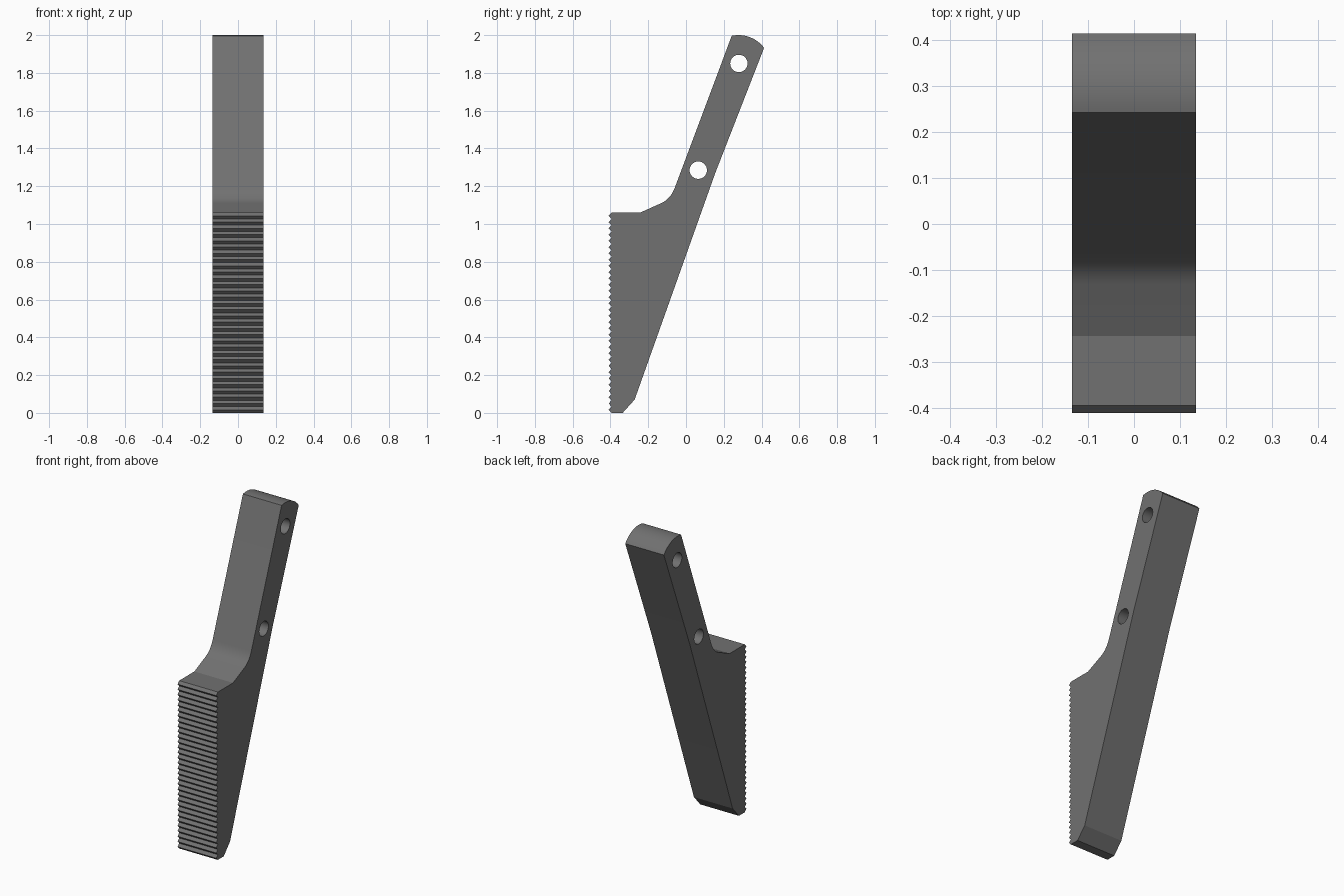
import bpy, bmesh, math

if "Cube" in bpy.data.objects:
    bpy.data.objects.remove(bpy.data.objects["Cube"])

HALF = 0.135          # half thickness along x
TEETH = 32            # gripping serrations on the front face
TOP, TIP, ROOT = 1.06, -0.41, -0.394


def prism(name, pts, half):
    """Extrude a (y, z) outline symmetrically along x."""
    bm = bmesh.new()
    face = bm.faces.new([bm.verts.new((-half, y, z)) for y, z in pts])
    out = bmesh.ops.extrude_face_region(bm, geom=[face])
    moved = [v for v in out["geom"] if isinstance(v, bmesh.types.BMVert)]
    bmesh.ops.translate(bm, verts=moved, vec=(2 * half, 0, 0))
    bmesh.ops.recalc_face_normals(bm, faces=bm.faces)
    mesh = bpy.data.meshes.new(name)
    bm.to_mesh(mesh)
    bm.free()
    obj = bpy.data.objects.new(name, mesh)
    bpy.context.collection.objects.link(obj)
    return obj


def circle(cy, cz, r, a0, a1, n):
    return [(cy + r * math.cos(a0 + (a1 - a0) * i / n),
             cz + r * math.sin(a0 + (a1 - a0) * i / n)) for i in range(n + 1)]


# Chamfered toe and slightly bent back edge
outline = [(-0.335, 0), (-0.272, 0.07), (0.155, 1.27)]

# Rounded handle end
outline += circle(0.278, 1.83, 0.17, math.atan2(0.1, 0.132),
                  math.atan2(0.166, -0.036), 16)

# Blended shoulder between handle and jaw
p0, p1, p2 = (-0.06, 1.19), (-0.083, 1.132), (-0.132, 1.11)
for i in range(11):
    t = i / 10
    outline.append(tuple((1 - t) ** 2 * a + 2 * t * (1 - t) * b + t * t * c
                         for a, b, c in zip(p0, p1, p2)))
outline += [(-0.243, 1.06)]

# Serrated jaw face: sharp symmetric teeth
pitch = TOP / TEETH
for i in range(TEETH):
    z = TOP - i * pitch
    outline += [(ROOT, z), (TIP, z - pitch / 2)]
outline.append((ROOT, 0))

body = prism("serrated_jaw_arm", outline, HALF)

# Dark metal colour
dark = bpy.data.materials.new("dark_metal")
dark.diffuse_color = (0.165, 0.165, 0.165, 1)
dark.use_nodes = True
dark.node_tree.nodes["Principled BSDF"].inputs["Base Color"].default_value = dark.diffuse_color
body.data.materials.append(dark)

# Two pin holes through the handle
for i, (y, z) in enumerate([(0.28, 1.85), (0.065, 1.285)]):
    cutter = prism(f"pin_hole_cutter_{i + 1}",
                   circle(y, z, 0.046, 0, 2 * math.pi, 32)[:-1], HALF + 0.1)
    cutter.data.materials.append(dark)
    cutter.hide_render = True
    cutter.hide_set(True)
    mod = body.modifiers.new(f"pin_hole_{i + 1}", 'BOOLEAN')
    mod.operation = 'DIFFERENCE'
    mod.solver = 'EXACT'
    mod.object = cutter

# Bake the holes, remove helpers, smooth the curved surfaces
bpy.context.view_layer.objects.active = body
body.select_set(True)
for mod in list(body.modifiers):
    cutter = mod.object
    bpy.ops.object.modifier_apply(modifier=mod.name)
    bpy.data.objects.remove(cutter)
bpy.ops.object.shade_smooth_by_angle(angle=math.radians(20))
